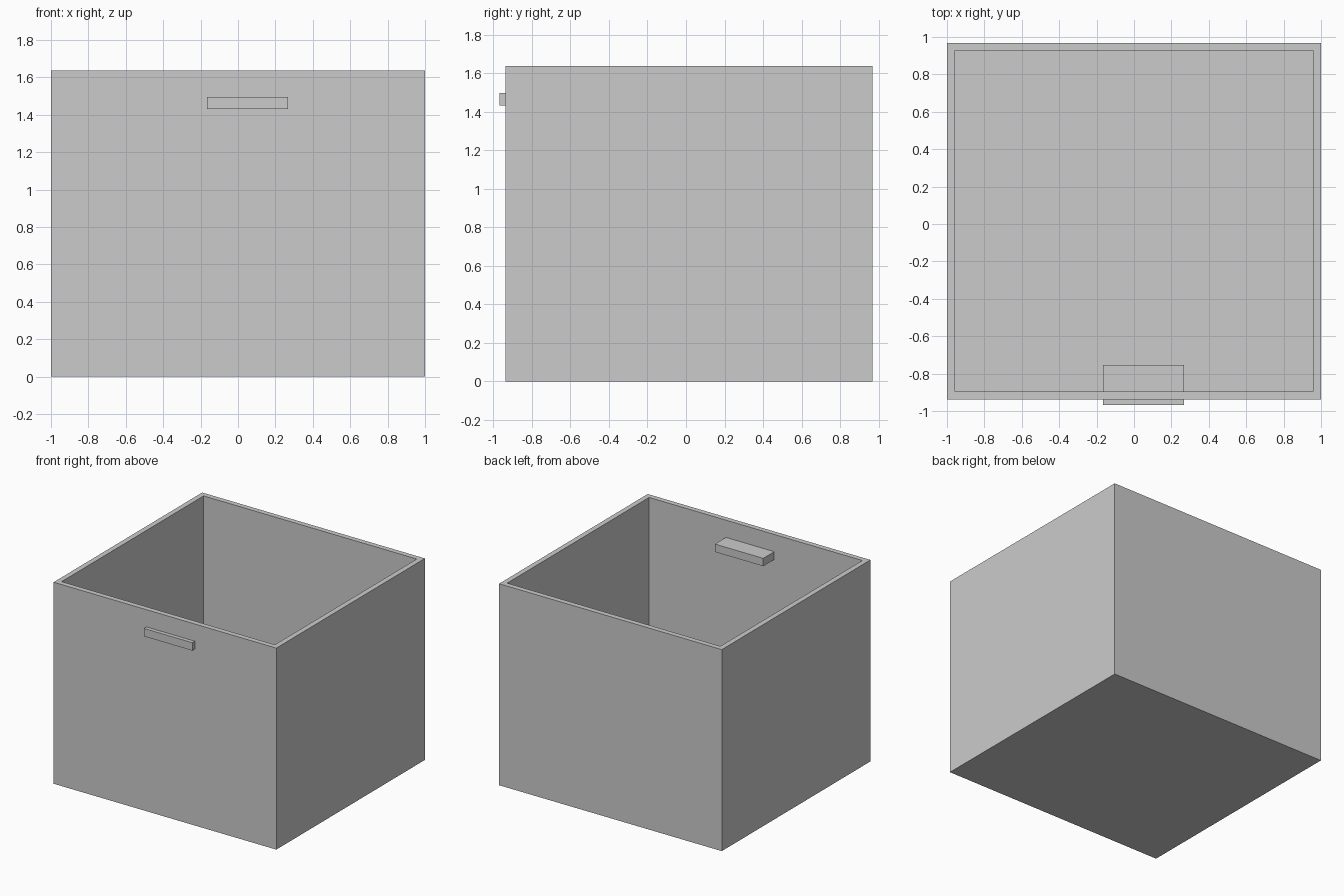
import bpy, bmesh
from mathutils import Vector

if "Cube" in bpy.data.objects:
    bpy.data.objects.remove(bpy.data.objects["Cube"])

WALL = 0.06


def block(bm, lo, hi):
    """Axis-aligned block between two corners."""
    lo, hi = Vector(lo), Vector(hi)
    verts = bmesh.ops.create_cube(bm, size=1)["verts"]
    for v in verts:
        v.co = (lo + hi) / 2 + v.co * (hi - lo)


def finish(bm, name):
    bmesh.ops.recalc_face_normals(bm, faces=bm.faces)
    mesh = bpy.data.meshes.new(name)
    bm.to_mesh(mesh)
    bm.free()
    obj = bpy.data.objects.new(name, mesh)
    bpy.context.collection.objects.link(obj)
    return obj


# Open box: inset the top face to form the rim, then sink it down to the floor
LO, HI = (-1, -0.937, 0), (1, 0.969, 1.636)
bm = bmesh.new()
block(bm, LO, HI)
bm.normal_update()
top = max(bm.faces, key=lambda f: f.calc_center_median().z)
bmesh.ops.inset_region(bm, faces=[top], thickness=WALL)
result = bmesh.ops.extrude_discrete_faces(bm, faces=[top])
for v in result["faces"][0].verts:
    v.co.z = WALL
finish(bm, "open_box")

# Handle bar passing through the front wall
bm = bmesh.new()
block(bm, (-0.166, -0.969, 1.432), (0.268, -0.753, 1.496))
finish(bm, "handle_bar")
